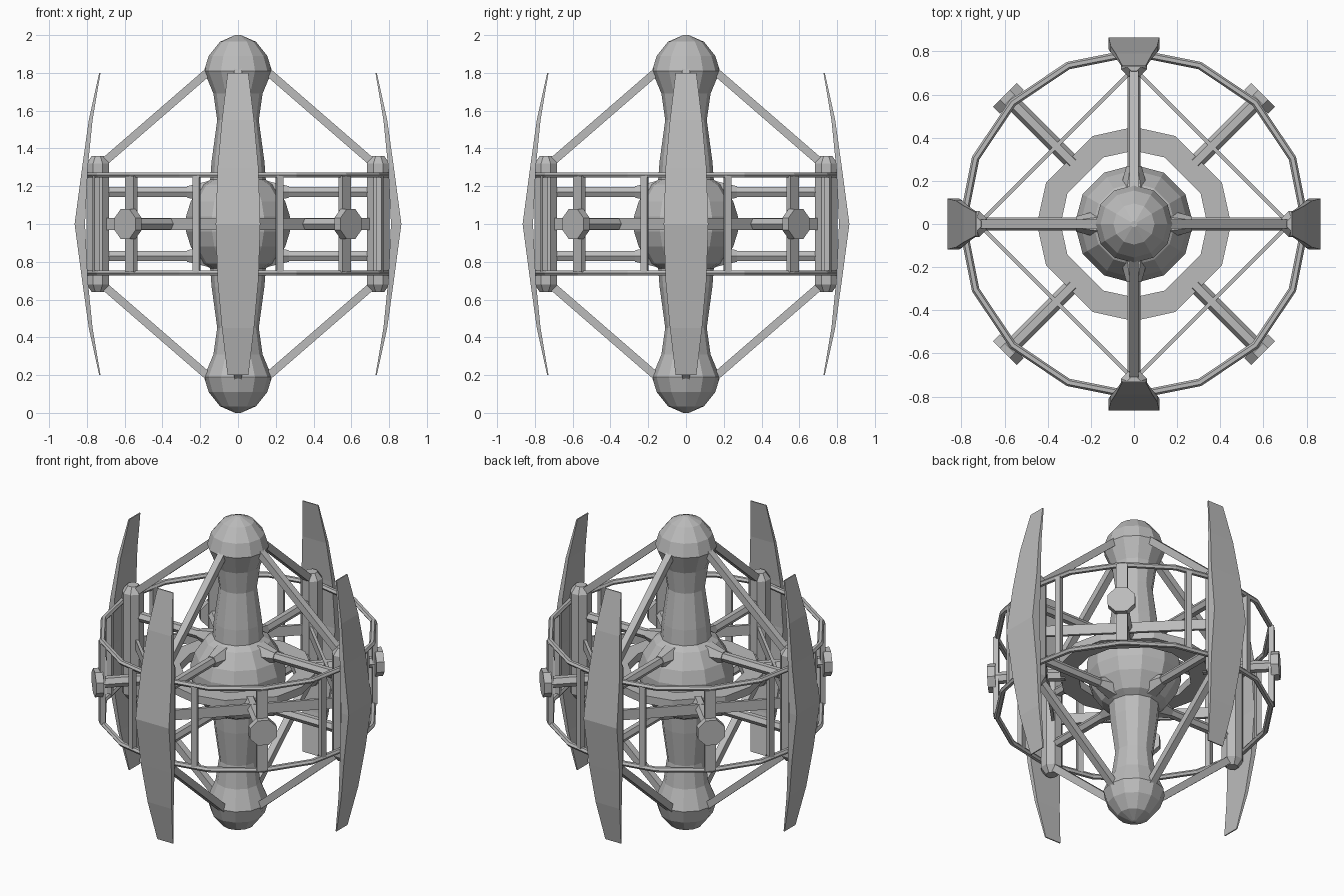
import bpy, bmesh
from math import sin, cos, pi, radians, atan2
from mathutils import Vector, Matrix

old = bpy.data.objects.get("Cube")
if old:
    bpy.data.objects.remove(old, do_unlink=True)

metal = bpy.data.materials.new("grey_metal")
metal.use_nodes = True
grey = (0.5, 0.5, 0.5, 1)
metal.diffuse_color = grey
metal.node_tree.nodes["Principled BSDF"].inputs["Base Color"].default_value = grey


def finish(name, bm):
    bmesh.ops.recalc_face_normals(bm, faces=bm.faces)
    mesh = bpy.data.meshes.new(name)
    bm.to_mesh(mesh)
    bm.free()
    mesh.materials.append(metal)
    ob = bpy.data.objects.new(name, mesh)
    bpy.context.collection.objects.link(ob)
    return ob


def rod(name, a, b, r, sides=6, r2=None):
    """Straight cylinder or cone from a to b."""
    a, b = Vector(a), Vector(b)
    d = b - a
    bm = bmesh.new()
    turn = d.to_track_quat('Z', 'Y').to_matrix().to_4x4()
    roll = Matrix.Rotation(pi / sides, 4, 'Z')
    bmesh.ops.create_cone(bm, cap_ends=True, segments=sides, radius1=r,
                          radius2=r if r2 is None else r2, depth=d.length,
                          matrix=Matrix.Translation((a + b) / 2) @ turn @ roll)
    return finish(name, bm)


def box(name, centre, size, angle=0):
    bm = bmesh.new()
    bmesh.ops.create_cube(bm, size=1, matrix=Matrix.Translation(centre)
                          @ Matrix.Rotation(angle, 4, 'Z')
                          @ Matrix.Diagonal((*size, 1)))
    return finish(name, bm)


def bridge(bm, loops, closed=False):
    """Skin a list of equal vertex loops."""
    n = len(loops[0])
    pairs = list(zip(loops, loops[1:]))
    if closed:
        pairs.append((loops[-1], loops[0]))
    for p, q in pairs:
        for i in range(n):
            j = (i + 1) % n
            bm.faces.new((p[i], p[j], q[j], q[i]))


def lathe(name, profile, sides, centre=(0, 0), turn=0):
    """Profile of (radius, z), capped at both ends."""
    bm = bmesh.new()
    loops = []
    for r, z in profile:
        loops.append([bm.verts.new((centre[0] + r * cos(2 * pi * k / sides + turn),
                                    centre[1] + r * sin(2 * pi * k / sides + turn), z))
                      for k in range(sides)])
    bridge(bm, loops)
    bm.faces.new(loops[0])
    bm.faces.new(loops[-1])
    return finish(name, bm)


def mirrored(half):
    """Reflect an upper profile about the z = 1 plane."""
    return half + [(r, 2 - z) for r, z in reversed(half)]


def polar(r, angle, z):
    return (r * cos(angle), r * sin(angle), z)


# Central spine with domed ends, and the core bulb
lathe("spine", mirrored([(0.015, 2), (0.095, 1.965), (0.155, 1.89), (0.18, 1.81),
                         (0.13, 1.69), (0.11, 1.55), (0.14, 1.33), (0.15, 1.2)]), 12)
lathe("core_bulb", mirrored([(0.12, 1.25), (0.19, 1.21), (0.25, 1.12), (0.275, 1.04)]), 12)

# Flat collar around the core
bm = bmesh.new()
angles = [q * pi / 2 + radians(t) for q in range(4) for t in (0, 25, 65)]
loops = [[bm.verts.new(polar(r, t, z)) for t in angles]
         for r, z in ((0.34, 0.975), (0.45, 0.975), (0.45, 1.025), (0.34, 1.025))]
bridge(bm, loops, closed=True)
finish("collar_ring", bm)

# Outer hoops
for label, z in (("upper", 1.26), ("lower", 0.74)):
    bm = bmesh.new()
    loops = [[bm.verts.new(polar(0.795 + 0.018 * cos(m * pi / 3), k * pi / 8,
                                 z + 0.016 * sin(m * pi / 3))) for k in range(16)]
             for m in range(6)]
    bridge(bm, loops, closed=True)
    finish(label + "_hoop", bm)


def panel(name, angle):
    """Bowed outer shell: stations of z offset, outer, inner radius, half width."""
    half = [(0.8, 0.735, 0.728, 0.055), (0.55, 0.79, 0.77, 0.085),
            (0.3, 0.825, 0.795, 0.108), (0, 0.865, 0.81, 0.118)]
    stations = half + [(-h, o, i, w) for h, o, i, w in reversed(half[:-1])]
    bm = bmesh.new()
    loops = [[bm.verts.new((x, y, 1 + h)) for x, y in
              ((o, -w), (o, w), (i, w), (i, -w))] for h, o, i, w in stations]
    bridge(bm, loops)
    bm.faces.new(loops[0])
    bm.faces.new(loops[-1])
    bm.transform(Matrix.Rotation(angle, 4, 'Z'))
    finish(name, bm)


names = ("left", "back", "right", "front")
for q, side in enumerate(names):
    a = q * pi / 2
    d = a + pi / 4
    # Bowed panel and the pillar carrying it
    panel(side + "_panel", a)
    lathe(side + "_pillar", mirrored([(0.035, 1.36), (0.065, 1.32)]), 8,
          polar(0.742, a, 0)[:2], pi / 8)
    for label, s in (("upper", 1), ("lower", -1)):
        # Spoke with a tapered socket on the bulb, and the sloping brace
        z = 1 + s * 0.17
        rod(f"{side}_{label}_spoke", polar(0.15, a, z), polar(0.72, a, z), 0.03)
        rod(f"{side}_{label}_socket", polar(0.16, a, z), polar(0.27, a, z), 0.065, 6, 0.035)
        rod(f"{side}_{label}_brace", polar(0.13, a, 1 + s * 0.83),
            polar(0.73, a, 1 + s * 0.31), 0.03, 4)
    # Flat tie beam between neighbouring pillars
    box(side + "_tie_beam", polar(0.51, d, 1), (0.018, 1.0, 0.065), d)
    # Diagonal arm with its end disc and upright
    rod(side + "_diagonal_arm", polar(0.4, d, 1), polar(0.81, d, 1), 0.035)
    rod(side + "_end_disc", polar(0.8, d, 1), polar(0.846, d, 1), 0.085, 8)
    box(side + "_diagonal_upright", polar(0.8, d, 1), (0.03, 0.065, 0.51), d)
    # Slim uprights between the hoops
    for t in (-1, 1):
        turn = a + t * atan2(0.22, 0.75)
        box(f"{side}_upright_{'a' if t < 0 else 'b'}", polar(0.782, turn, 1),
            (0.03, 0.036, 0.52), turn)
